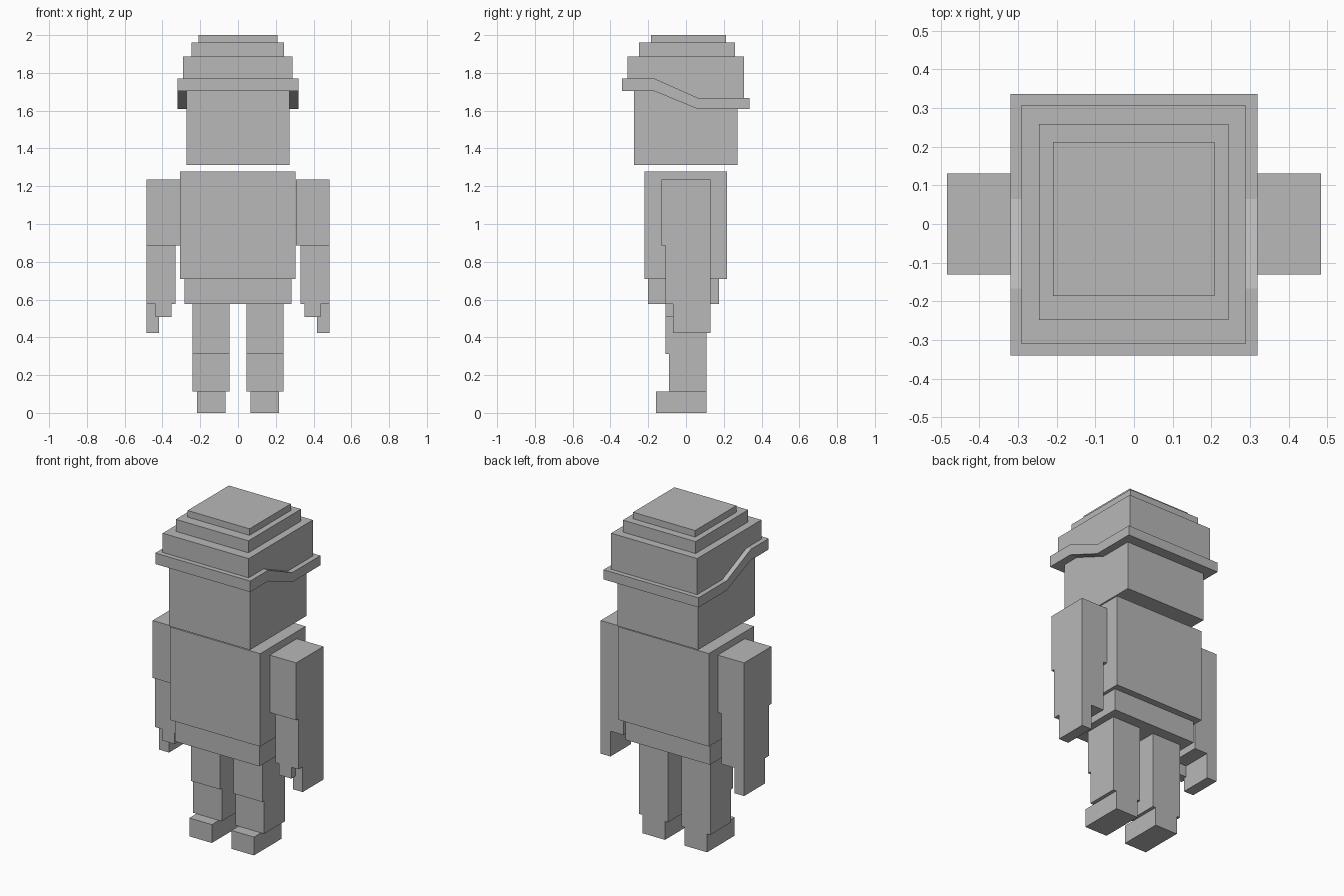
import bpy
import bmesh

if "Cube" in bpy.data.objects:
    bpy.data.objects.remove(bpy.data.objects["Cube"])

grey = bpy.data.materials.new("plain_grey")
grey.diffuse_color = (0.48, 0.48, 0.48, 1.0)
grey.use_nodes = True
grey.node_tree.nodes["Principled BSDF"].inputs["Base Color"].default_value = grey.diffuse_color


def extrude_x(name, profile, x0, x1):
    """Solid made by sweeping a (y, z) outline from x0 to x1."""
    bm = bmesh.new()
    face = bm.faces.new([bm.verts.new((x0, y, z)) for y, z in profile])
    swept = bmesh.ops.extrude_face_region(bm, geom=[face])
    verts = [v for v in swept["geom"] if isinstance(v, bmesh.types.BMVert)]
    bmesh.ops.translate(bm, verts=verts, vec=(x1 - x0, 0, 0))
    bmesh.ops.recalc_face_normals(bm, faces=bm.faces[:])
    mesh = bpy.data.meshes.new(name)
    bm.to_mesh(mesh)
    bm.free()
    mesh.materials.append(grey)
    obj = bpy.data.objects.new(name, mesh)
    bpy.context.collection.objects.link(obj)
    return obj


def box(name, x, y, z):
    (y0, y1), (z0, z1) = y, z
    return extrude_x(name, [(y0, z0), (y1, z0), (y1, z1), (y0, z1)], *x)


def pair(name, x, y, z):
    """The same block on both sides of the body."""
    box("right_" + name, x, y, z)
    box("left_" + name, (-x[1], -x[0]), y, z)


# Head and trunk
box("head", (-0.273, 0.273), (-0.274, 0.272), (1.312, 1.705))
box("torso", (-0.306, 0.304), (-0.22, 0.217), (0.71, 1.277))
box("hips", (-0.284, 0.284), (-0.20, 0.175), (0.577, 0.71))

# Hat: band that dips towards the back, crown following it, two top tiers
band_low = [(-0.34, 1.703), (-0.167, 1.703), (0.065, 1.608), (0.337, 1.608)]
band_high = [(0.337, 1.667), (0.065, 1.667), (-0.167, 1.77), (-0.34, 1.77)]
extrude_x("hat_band", band_low + band_high, -0.32, 0.32)
extrude_x("hat_crown", [(-0.31, 1.75), (-0.167, 1.75), (0.065, 1.65),
                        (0.308, 1.65), (0.308, 1.887), (-0.31, 1.887)],
          -0.291, 0.289)
box("hat_upper_tier", (-0.246, 0.244), (-0.248, 0.259), (1.887, 1.96))
box("hat_top", (-0.21, 0.208), (-0.186, 0.212), (1.96, 2.0))

# Arms
pair("upper_arm", (0.306, 0.484), (-0.131, 0.131), (0.885, 1.235))
pair("forearm", (0.33, 0.484), (-0.109, 0.131), (0.577, 0.885))
pair("thumb", (0.352, 0.436), (-0.109, -0.05), (0.508, 0.577))
pair("fingers", (0.418, 0.484), (-0.068, 0.131), (0.423, 0.577))

# Legs
pair("thigh", (0.046, 0.24), (-0.109, 0.108), (0.313, 0.577))
pair("shin", (0.046, 0.24), (-0.09, 0.108), (0.112, 0.313))
pair("foot", (0.066, 0.218), (-0.158, 0.108), (0.0, 0.112))
